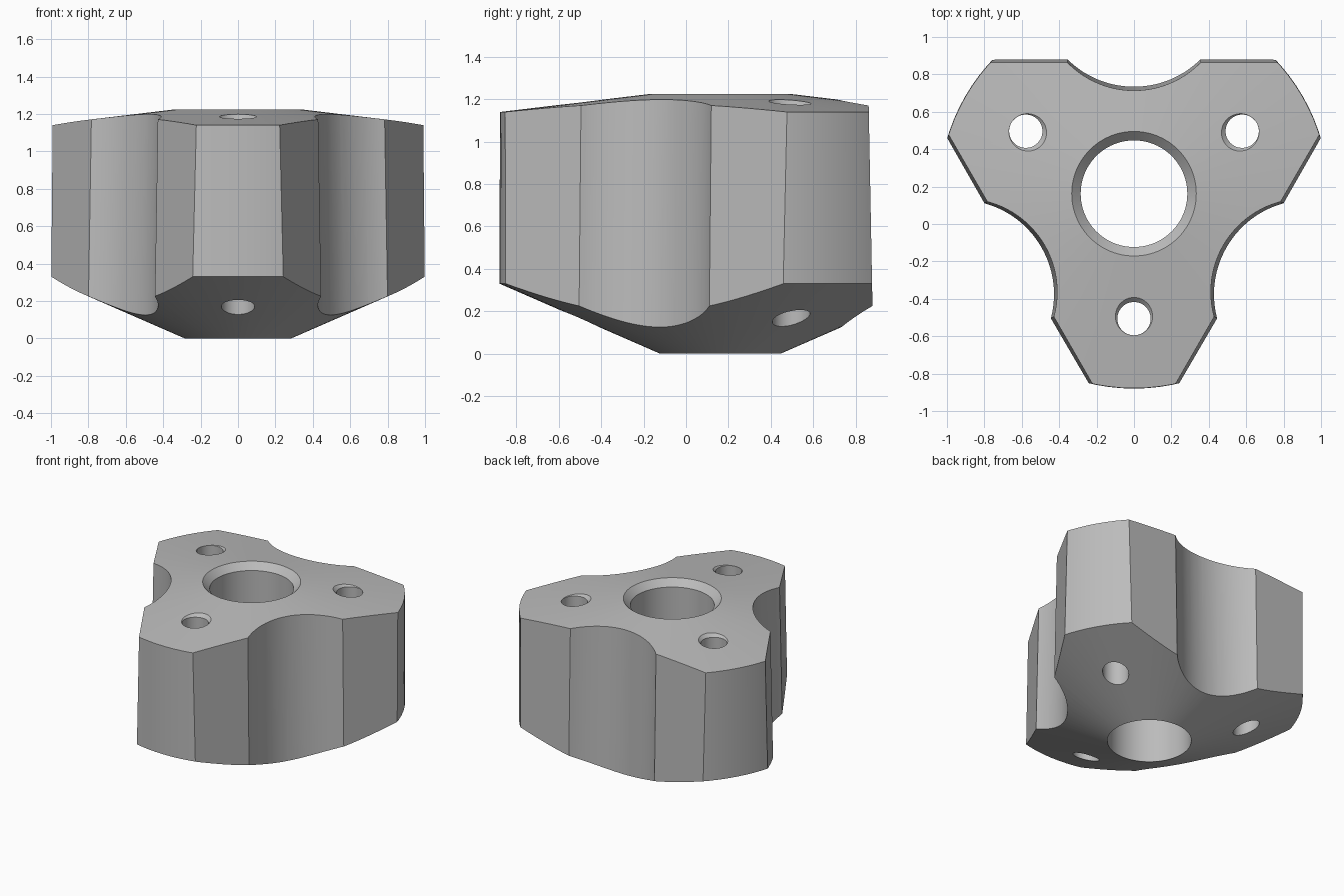
import bpy, bmesh, math
from mathutils import Matrix, Vector

default = bpy.data.objects.get("Cube")
if default:
    bpy.data.objects.remove(default, do_unlink=True)

AXIS = Vector((0, 0.162, 0))      # centre of the three-fold symmetry


def make_object(name, bm):
    bmesh.ops.recalc_face_normals(bm, faces=bm.faces[:])
    mesh = bpy.data.meshes.new(name)
    bm.to_mesh(mesh)
    bm.free()
    obj = bpy.data.objects.new(name, mesh)
    bpy.context.collection.objects.link(obj)
    return obj


def revolve(name, profile, centre, steps):
    """Spin a closed (radius, height) loop; radius 0 points merge on the axis."""
    bm = bmesh.new()
    verts = [bm.verts.new((r, 0, z)) for r, z in profile]
    edges = [bm.edges.new((a, b)) for a, b in zip(verts, verts[1:] + verts[:1])
             if a.co.x or b.co.x]
    bmesh.ops.spin(bm, geom=verts + edges, cent=(0, 0, 0), axis=(0, 0, 1),
                   angle=math.tau, steps=steps)
    bmesh.ops.remove_doubles(bm, verts=bm.verts[:], dist=1e-4)
    bmesh.ops.translate(bm, verts=bm.verts[:], vec=centre)
    return make_object(name, bm)


def outline(z, half=0.355, sag=0.148, steps=28):
    """Triangle with a round notch in every side, drafted with height."""
    d = 0.718 - 0.019 * (z - 0.23)
    radius = (half * half + sag * sag) / (2 * sag)
    spread = math.asin(half / radius)
    side = [Vector((d * math.sqrt(3), d, z))]
    for i in range(steps + 1):
        a = spread * (1 - 2 * i / steps)
        side.append(Vector((radius * math.sin(a),
                            d - sag + radius * (1 - math.cos(a)), z)))
    return [Matrix.Rotation(k * math.tau / 3, 3, 'Z') @ p + AXIS
            for k in range(3) for p in side]


def cut(target, cutter, operation):
    mod = target.modifiers.new(cutter.name, 'BOOLEAN')
    mod.operation, mod.solver, mod.object = operation, 'EXACT', cutter
    bpy.context.view_layer.objects.active = target
    bpy.ops.object.modifier_apply(modifier=mod.name)
    bpy.data.objects.remove(cutter, do_unlink=True)


# Turned body: conical underside and top, chamfered central bore
hub = revolve("lobed_hub", [(0.285, 0), (1.042, 0.33), (1.04, 1.14),
                            (0.333, 1.225), (0.285, 1.177)], AXIS, 96)

# Drafted three-lobed envelope
bm = bmesh.new()
low, high = ([bm.verts.new(p) for p in outline(z)] for z in (-0.2, 1.4))
bm.faces.new(low)
bm.faces.new(high)
for i in range(len(low)):
    j = (i + 1) % len(low)
    bm.faces.new((low[i], low[j], high[j], high[i]))
cut(hub, make_object("lobe_envelope", bm), 'INTERSECT')

# Bolt holes, one per arm, each with a countersunk top
for k in range(3):
    place = AXIS + Matrix.Rotation(k * math.tau / 3, 3, 'Z') @ Vector((0, -0.668, 0))
    drill = revolve("bolt_hole", [(0, -0.2), (0.089, -0.2), (0.089, 1.174),
                                  (0.189, 1.274), (0, 1.274)], place, 48)
    cut(hub, drill, 'DIFFERENCE')

# Plain grey metal
grey = bpy.data.materials.new("grey_metal")
grey.use_nodes = True
grey.diffuse_color = (0.5, 0.5, 0.5, 1)
grey.node_tree.nodes["Principled BSDF"].inputs["Base Color"].default_value = (0.5, 0.5, 0.5, 1)
hub.data.materials.clear()
hub.data.materials.append(grey)

# Smooth curved walls, crisp edges
bpy.ops.object.select_all(action='DESELECT')
hub.select_set(True)
bpy.context.view_layer.objects.active = hub
bpy.ops.object.shade_smooth_by_angle(angle=math.radians(20))
